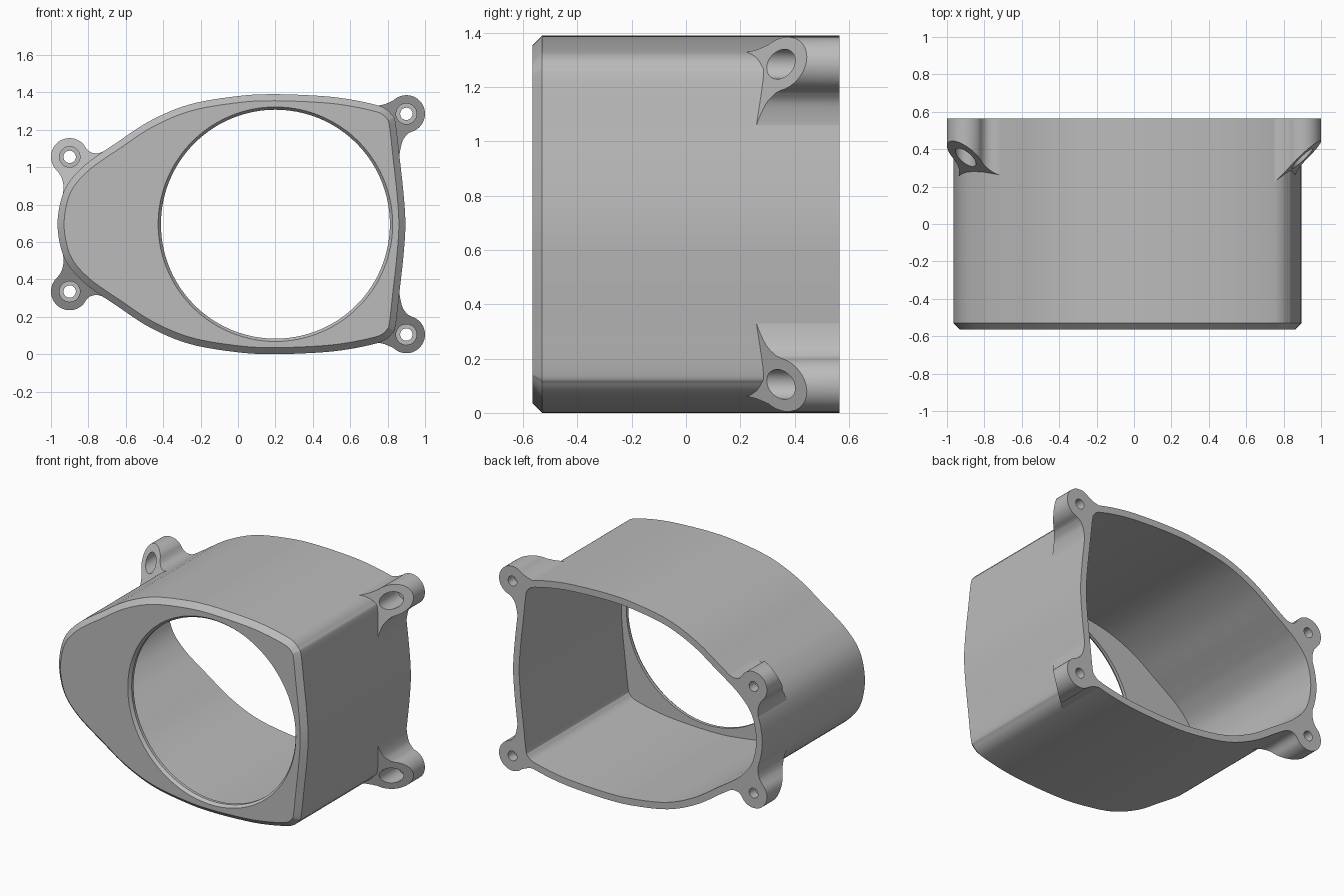
import bpy, bmesh, math
from mathutils import Vector

MID = 0.695           # height of the mirror plane
FRONT, BACK = -0.565, 0.565

cube = bpy.data.objects.get("Cube")
if cube:
    bpy.data.objects.remove(cube)

grey = bpy.data.materials.new("plain grey")
grey.use_nodes = True
colour = (0.5, 0.5, 0.5, 1)
grey.diffuse_color = colour
grey.node_tree.nodes["Principled BSDF"].inputs["Base Color"].default_value = colour


def spline(points, closed=False, steps=6):
    """Smooth curve through the points (Catmull-Rom)."""
    p = [Vector(q) for q in points]
    n = len(p)

    def pick(i):
        return p[i % n] if closed else p[max(0, min(n - 1, i))]

    out = []
    for i in range(n if closed else n - 1):
        a, b, c, d = (pick(i + k) for k in (-1, 0, 1, 2))
        for s in range(steps):
            t = s / steps
            out.append(0.5 * (2 * b + (c - a) * t + (2 * a - 5 * b + 4 * c - d) * t * t
                              + (3 * b - a - 3 * c + d) * t ** 3))
    return out if closed else out + [p[-1]]


def inset(outline, dist):
    """Move a clockwise outline inward along its normals."""
    out = []
    for i, q in enumerate(outline):
        t = (outline[(i + 1) % len(outline)] - outline[i - 1]).normalized()
        out.append(q + Vector((t.y, -t.x)) * dist)
    return out


def arc(centre, r, start, end, n):
    angles = [math.radians(start + (end - start) * i / (n - 1)) for i in range(n)]
    return [Vector((centre[0] + r * math.cos(a), centre[1] + r * math.sin(a)))
            for a in angles]


def add_ring(bm, outline, depth):
    return [bm.verts.new((q.x, depth(q) if callable(depth) else depth, q.y))
            for q in outline]


def bridge(bm, a, b):
    for i in range(len(a)):
        bm.faces.new((a[i - 1], a[i], b[i], b[i - 1]))


def fill(bm, *rings):
    """Flat cap between an outer ring and a hole."""
    edges = [bm.edges.get((r[i - 1], r[i])) for r in rings for i in range(len(r))]
    bmesh.ops.triangle_fill(bm, edges=edges, use_beauty=True)


def finish(bm, name):
    bmesh.ops.recalc_face_normals(bm, faces=bm.faces[:])
    mesh = bpy.data.meshes.new(name)
    bm.to_mesh(mesh)
    bm.free()
    mesh.materials.append(grey)
    obj = bpy.data.objects.new(name, mesh)
    bpy.context.collection.objects.link(obj)
    return obj


# Body outline: upper half from the narrow end to the wide end, then mirrored
half = [(-0.965, MID), (-0.945, 0.83), (-0.9, 0.925), (-0.82, 1.01), (-0.74, 1.07),
        (-0.65, 1.13), (-0.473, 1.246), (-0.26, 1.335), (0, 1.38), (0.2, 1.39),
        (0.45, 1.38), (0.6, 1.362), (0.73, 1.335), (0.785, 1.315), (0.822, 1.282),
        (0.842, 1.24), (0.863, 1.06), (0.885, 0.86), (0.895, MID)]
outline = spline(half + [(x, 2 * MID - z) for x, z in half[-2:0:-1]], closed=True)
inner = inset(outline, 0.045)


def opening(r):
    """Circle with one point in line with each outline point."""
    centre = Vector((0.2, MID))
    return [centre + (q - centre).normalized() * r for q in outline]


# Housing shell: chamfered rim, outer wall, hollow inside, round flared opening
bm = bmesh.new()
rings = [add_ring(bm, shape, y) for shape, y in (
    (inset(outline, 0.035), FRONT), (outline, FRONT + 0.035), (outline, BACK),
    (inner, BACK), (inner, FRONT + 0.04), (opening(0.612), FRONT + 0.04),
    (opening(0.612), FRONT + 0.02), (opening(0.627), FRONT))]
for i in range(len(rings)):
    bridge(bm, rings[i - 1], rings[i])
parts = [finish(bm, "housing")]

# Ear outlines: round boss and concave blends, closed along the inside of the wall
wall = inset(outline, 0.02)
wide_hub, narrow_hub = (0.9, 1.285), (-0.9, 1.055)
wide_ear = (spline([(0.69, 1.335), (0.74, 1.329), (0.785, 1.337), (0.829, 1.356)])[:-1]
            + arc(wide_hub, 0.1, 135, -75, 24)
            + spline([(0.91, 1.18), (0.88, 1.14), (0.863, 1.06), (0.866, 0.98)])
            + [q for q in reversed(wall) if q.x > 0.7 and q.y > 1.0])
narrow_ear = (spline([(-0.63, 1.13), (-0.676, 1.111), (-0.74, 1.076), (-0.794, 1.083),
                      (-0.829, 1.126)])[:-1]
              + arc(narrow_hub, 0.1, 45, 225, 24)
              + spline([(-0.965, 0.978), (-0.944, 0.946), (-0.933, 0.898),
                        (-0.938, 0.835)])
              + [q for q in wall if q.x < -0.64 and q.y > 0.86])


def wide_slope(q):
    z = MID + abs(q.y - MID)
    return 0.185 + 0.92 * (q.x - 0.71) + 0.25 * (z - 1.325)


def narrow_slope(q):
    z = MID + abs(q.y - MID)
    return 0.26 + 0.62 * (z - q.x - 1.8)


# Mounting ears: sloped front, counterbored screw hole
for level, side in (("upper", 1), ("lower", -1)):
    for end, shape, slope, hub in (("left", wide_ear, wide_slope, wide_hub),
                                   ("right", narrow_ear, narrow_slope, narrow_hub)):
        edge, wide, thin = ([Vector((q.x, MID + side * (q.y - MID))) for q in points]
                            for points in (shape, arc(hub, 0.055, 0, 348.75, 32),
                                           arc(hub, 0.033, 0, 348.75, 32)))
        bm = bmesh.new()
        outer = [add_ring(bm, edge, y) for y in (slope, BACK)]
        hole = [add_ring(bm, r, y) for r, y in
                ((wide, slope), (wide, 0.5), (thin, 0.5), (thin, BACK))]
        bridge(bm, *outer)
        for a, b in zip(hole, hole[1:]):
            bridge(bm, a, b)
        fill(bm, outer[0], hole[0])
        fill(bm, outer[1], hole[-1])
        parts.append(finish(bm, f"{level}_{end}_ear"))

# Smooth curved walls, crisp edges
for obj in bpy.context.selected_objects:
    obj.select_set(False)
for obj in parts:
    obj.select_set(True)
bpy.context.view_layer.objects.active = parts[0]
bpy.ops.object.shade_smooth_by_angle(angle=math.radians(28))
